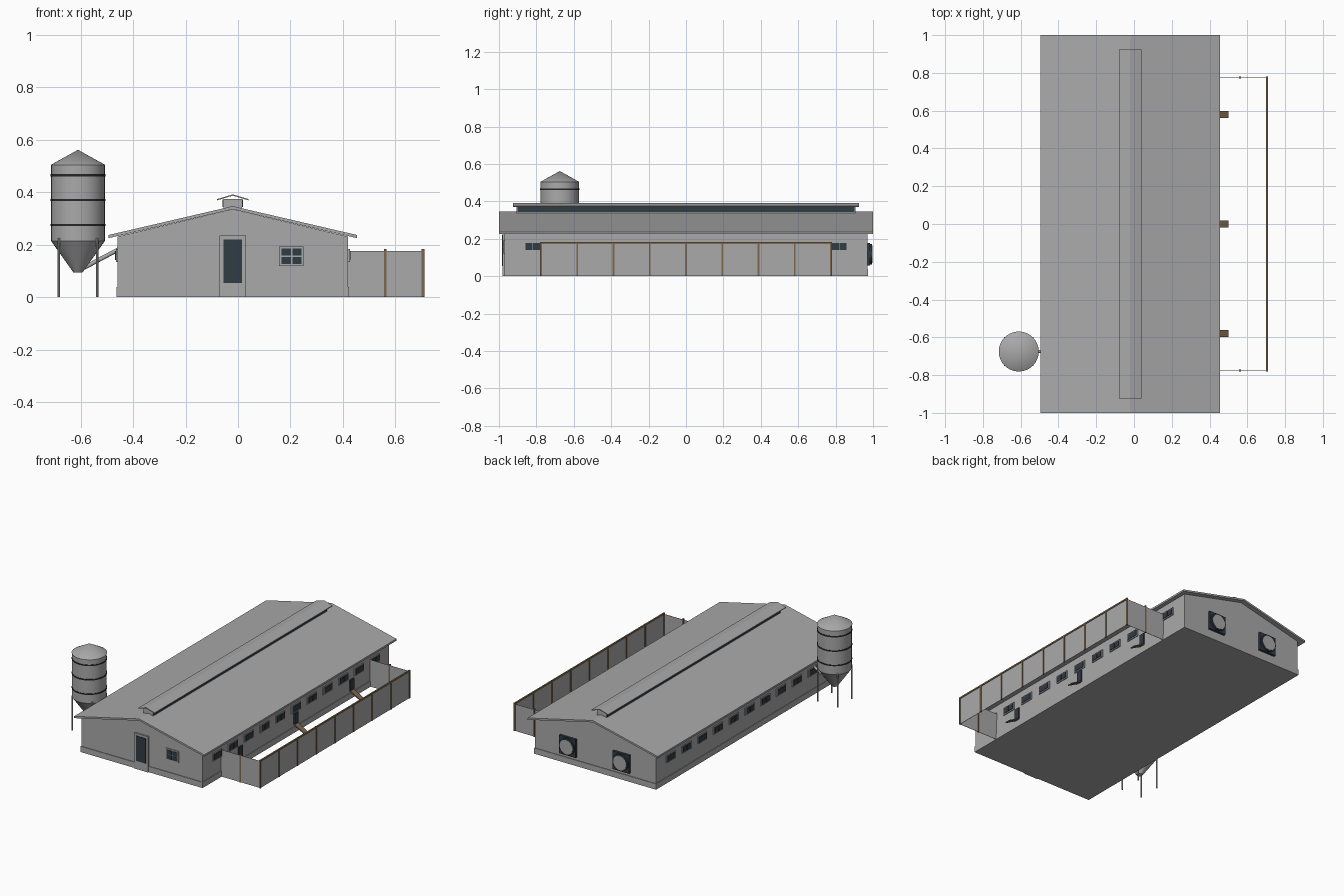
import bpy, bmesh, math
from mathutils import Vector

if "Cube" in bpy.data.objects:
    bpy.data.objects.remove(bpy.data.objects["Cube"], do_unlink=True)


def material(name, rgb):
    m = bpy.data.materials.new(name)
    m.use_nodes = True
    m.diffuse_color = (*rgb, 1)
    m.node_tree.nodes["Principled BSDF"].inputs["Base Color"].default_value = (*rgb, 1)
    return m


GREY = material("light grey", (0.4, 0.4, 0.4))
DARK = material("dark slate", (0.03, 0.045, 0.06))
BAND = material("band black", (0.02, 0.02, 0.02))
WOOD = material("timber brown", (0.2, 0.135, 0.075))
MID = -0.02          # centre line of the barn
HALF = 0.44          # half width of the barn
WALL_Y = 0.97


def finish(name, bm, mat, smooth=False):
    bmesh.ops.recalc_face_normals(bm, faces=bm.faces)
    me = bpy.data.meshes.new(name)
    bm.to_mesh(me)
    bm.free()
    me.materials.append(mat)
    ob = bpy.data.objects.new(name, me)
    bpy.context.collection.objects.link(ob)
    if smooth:
        bpy.ops.object.select_all(action="DESELECT")
        ob.select_set(True)
        bpy.context.view_layer.objects.active = ob
        bpy.ops.object.shade_smooth_by_angle(angle=math.radians(35))
    return ob


def box(name, x, y, z, mat):
    """Box from (low, high) ranges along each axis."""
    bm = bmesh.new()
    bmesh.ops.create_cube(bm, size=1)
    for v in bm.verts:
        v.co = [r[0] if c < 0 else r[1] for c, r in zip(v.co, (x, y, z))]
    return finish(name, bm, mat)


def prism(name, profile, y0, y1, mat):
    """Extrude an (x, z) outline along y."""
    bm = bmesh.new()
    face = bm.faces.new([bm.verts.new((x, y0, z)) for x, z in profile])
    out = bmesh.ops.extrude_face_region(bm, geom=[face])
    moved = [g for g in out["geom"] if isinstance(g, bmesh.types.BMVert)]
    bmesh.ops.translate(bm, verts=moved, vec=(0, y1 - y0, 0))
    return finish(name, bm, mat)


def rod(name, a, b, r, mat, sides=12, r2=None):
    a, b = Vector(a), Vector(b)
    bm = bmesh.new()
    bmesh.ops.create_cone(bm, cap_ends=True, segments=sides, radius1=r,
                          radius2=r if r2 is None else r2, depth=(b - a).length)
    bm.transform((b - a).to_track_quat("Z", "Y").to_matrix().to_4x4())
    bmesh.ops.translate(bm, verts=bm.verts, vec=(a + b) / 2)
    return finish(name, bm, mat, True)


def lathe(name, profile, centre, mat, sides=32):
    """Spin an (r, z) profile around a vertical axis."""
    bm = bmesh.new()
    vs = [bm.verts.new((r, 0, z)) for r, z in profile]
    es = [bm.edges.new(p) for p in zip(vs, vs[1:])]
    bmesh.ops.spin(bm, geom=vs + es, cent=(0, 0, 0), axis=(0, 0, 1),
                   angle=math.tau, steps=sides)
    bmesh.ops.remove_doubles(bm, verts=bm.verts, dist=1e-4)
    bmesh.ops.translate(bm, verts=bm.verts, vec=(*centre, 0))
    return finish(name, bm, mat, True)


def gable_sheet(name, half, eave, ridge, thick, y, mat):
    """Bent sheet of a pitched roof; eave and ridge are top heights."""
    prism(name, [(MID - half, eave), (MID, ridge), (MID + half, eave),
                 (MID + half, eave - thick), (MID, ridge - thick),
                 (MID - half, eave - thick)], -y, y, mat)


# Barn body, footing and roof
L, R = MID - HALF, MID + HALF
prism("barn_walls", [(L, 0), (R, 0), (R, 0.231), (MID, 0.335), (L, 0.231)],
      -WALL_Y, WALL_Y, GREY)
box("footing", (L - 0.004, R + 0.004), (-WALL_Y - 0.004, WALL_Y + 0.004), (0, 0.038), GREY)
gable_sheet("roof", 0.474, 0.237, 0.347, 0.012, 1.0, GREY)

# Ridge ventilator
box("ridge_vent", (MID - 0.036, MID + 0.036), (-0.905, 0.905), (0.325, 0.375), GREY)
for s, side in ((-1, "right"), (1, "left")):
    xs = sorted((MID + s * 0.036, MID + s * 0.039))
    box(f"vent_slot_{side}", xs, (-0.9, 0.9), (0.343, 0.372), DARK)
gable_sheet("ridge_cap", 0.06, 0.374, 0.392, 0.005, 0.925, GREY)

# Front door
box("door_frame", (MID - 0.05, MID + 0.05), (-WALL_Y - 0.01, -WALL_Y), (0, 0.235), GREY)
box("door", (MID - 0.036, MID + 0.036), (-WALL_Y - 0.013, -WALL_Y), (0.055, 0.22), DARK)

# Front window with four panes
box("front_window_frame", (0.157, 0.25), (-WALL_Y - 0.006, -WALL_Y), (0.118, 0.194), GREY)
for x in (0.184, 0.225):
    for z in (0.14, 0.172):
        box("front_window_pane", (x - 0.018, x + 0.018), (-WALL_Y - 0.009, -WALL_Y),
            (z - 0.0135, z + 0.0135), DARK)

# Rows of side windows
for wall, s in ((L, -1), (R, 1)):
    for i in range(11):
        y = -0.82 + 0.164 * i
        box("side_window_frame", sorted((wall, wall + s * 0.006)),
            (y - 0.047, y + 0.047), (0.134, 0.184), GREY)
        for d in (-0.02, 0.02):
            box("side_window_pane", sorted((wall, wall + s * 0.009)),
                (y + d - 0.0185, y + d + 0.0185), (0.141, 0.177), DARK)

# Hen hatches with ramps
for y in (-0.58, 0, 0.58):
    box("hatch", (R, R + 0.008), (y - 0.02, y + 0.02), (0.055, 0.125), DARK)
    prism("ramp", [(R, 0.056), (R + 0.08, 0.012), (R + 0.08, 0.005), (R, 0.048)],
          y - 0.018, y + 0.018, WOOD)

# Exhaust fans on the back wall
for x in (MID - 0.195, MID + 0.195):
    box("fan_housing", (x - 0.06, x + 0.06), (WALL_Y, 0.985), (0.058, 0.178), DARK)
    rod("fan_ring", (x, 0.98, 0.118), (x, 0.995, 0.118), 0.055, DARK, 24)
    rod("fan_face", (x, 0.99, 0.118), (x, 0.997, 0.118), 0.047, GREY, 24)

# Fenced run
FX, FY, FZ = 0.705, 0.775, 0.177
box("fence_side_panel", (FX - 0.001, FX + 0.001), (-FY, FY), (0, FZ), GREY)
box("fence_rail", (FX - 0.005, FX + 0.005), (-FY, FY), (FZ - 0.004, FZ + 0.006), WOOD)
for i in range(9):
    y = -FY + i * FY / 4
    box("fence_post", (FX - 0.005, FX + 0.005), (y - 0.005, y + 0.005), (0, 0.184), WOOD)
for y in (-FY, FY):
    box("fence_end_panel", (R, FX), (y - 0.001, y + 0.001), (0, FZ), GREY)
    box("fence_end_post", (0.557, 0.567), (y - 0.005, y + 0.005), (0, 0.184), WOOD)

# Feed silo with bands, legs and auger
SX, SY = -0.61, -0.675
lathe("silo", [(0, 0.095), (0.018, 0.095), (0.103, 0.215), (0.103, 0.503),
               (0.106, 0.503), (0, 0.562)], (SX, SY), GREY)
for z in (0.275, 0.37, 0.465):
    lathe("silo_band", [(0.102, z - 0.004), (0.1055, z - 0.004), (0.1055, z + 0.004),
                        (0.102, z + 0.004)], (SX, SY), BAND)
for sx in (-1, 1):
    for sy in (-1, 1):
        x, y = SX + sx * 0.073, SY + sy * 0.073
        rod("silo_leg", (x, y, 0), (x, y, 0.225), 0.005, GREY, 8)
rod("feed_auger", (SX, SY, 0.1), (L + 0.01, SY, 0.185), 0.008, GREY)
